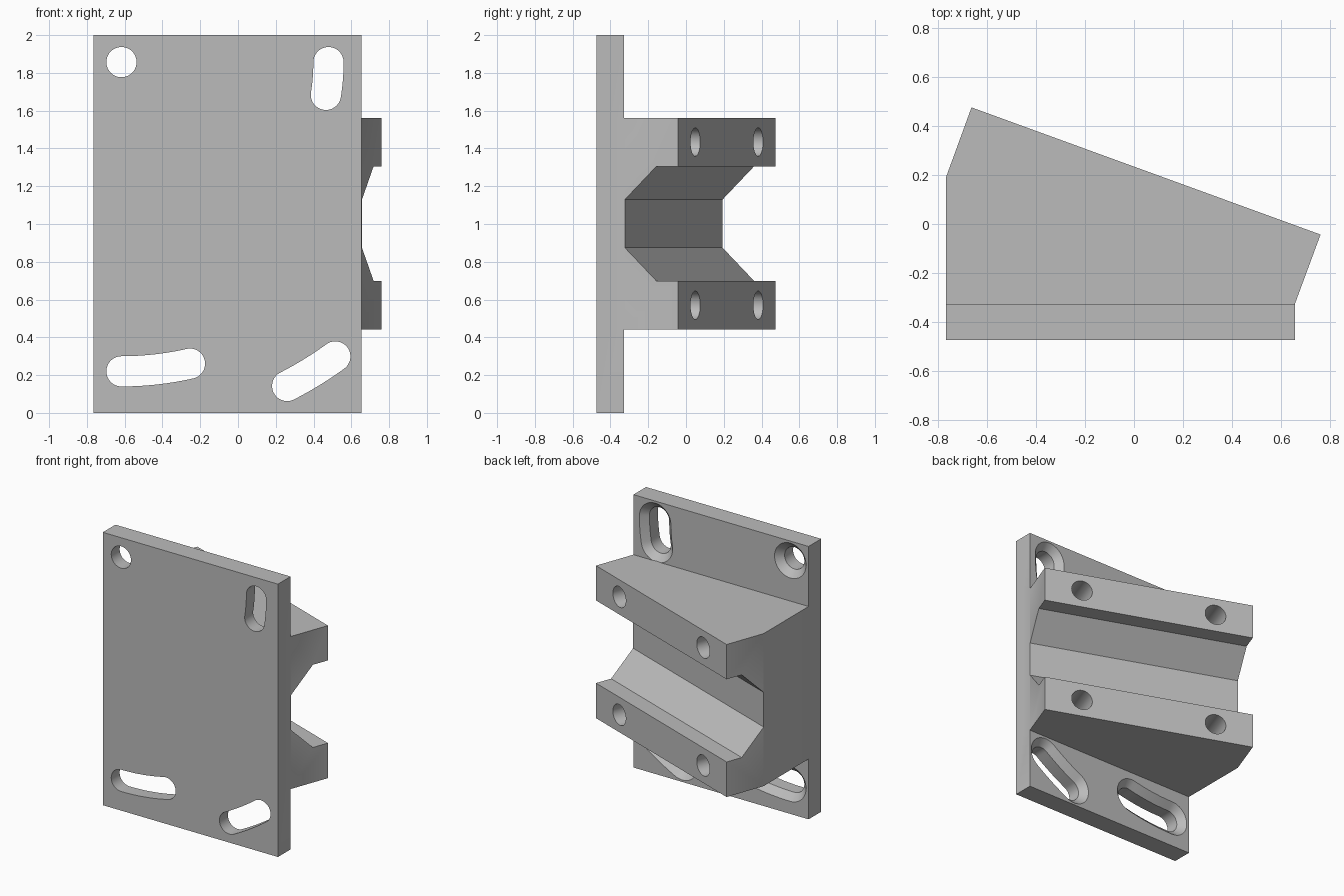
import bpy
import bmesh
from math import radians, sin, cos, pi
from mathutils import Matrix, Vector

if "Cube" in bpy.data.objects:
    bpy.data.objects.remove(bpy.data.objects["Cube"], do_unlink=True)

# Single plain grey
grey = bpy.data.materials.new("plain grey")
grey.use_nodes = True
GREY = (0.5, 0.5, 0.5, 1)
grey.diffuse_color = GREY
grey.node_tree.nodes["Principled BSDF"].inputs["Base Color"].default_value = GREY


def loft(name, loops, matrix=Matrix()):
    """Closed solid through matching rings of points."""
    bm = bmesh.new()
    rings = [[bm.verts.new(matrix @ Vector(p)) for p in loop] for loop in loops]
    for a, b in zip(rings, rings[1:]):
        for i in range(len(a)):
            j = (i + 1) % len(a)
            bm.faces.new((a[i], a[j], b[j], b[i]))
    bm.faces.new(rings[0])
    bm.faces.new(rings[-1])
    bmesh.ops.recalc_face_normals(bm, faces=bm.faces)
    mesh = bpy.data.meshes.new(name)
    bm.to_mesh(mesh)
    bm.free()
    mesh.materials.append(grey)
    obj = bpy.data.objects.new(name, mesh)
    bpy.context.collection.objects.link(obj)
    return obj


def combine(target, tool, operation):
    """Apply a boolean and discard the tool."""
    mod = target.modifiers.new("combine", "BOOLEAN")
    mod.operation, mod.solver, mod.object = operation, "EXACT", tool
    bpy.context.view_layer.objects.active = target
    bpy.ops.object.modifier_apply(modifier=mod.name)
    bpy.data.objects.remove(tool, do_unlink=True)


LEFT, RIGHT = -0.765, 0.655
FRONT, BACK = -0.473, -0.327
PIVOT_X, PIVOT_Z = -0.617, 1.857
HOLE_R, SINK_R = 0.08, 0.128


def slot_outline(radius, start, end, r, y):
    """Curved slot around the pivot hole; zero radius gives a circle."""
    a0, a1 = radians(start), radians(end)
    pts = []

    def polar(a, dist, cx=PIVOT_X, cz=PIVOT_Z):
        return (cx + dist * cos(a), y, cz + dist * sin(a))

    def side(a, b, dist):
        if radius:
            pts.extend(polar(a + (b - a) * i / 12, dist) for i in range(1, 12))

    def cap(a, turn):
        cx, _, cz = polar(a, radius)
        last = 24 if radius else 23
        pts.extend(polar(a + turn + pi * i / 24, r, cx, cz) for i in range(last + 1))

    side(a0, a1, radius + r)
    cap(a1, 0)
    side(a1, a0, radius - r)
    cap(a0, pi)
    return pts


# Mounting plate with countersunk pivot hole and adjustment slots
plate_outline = [(LEFT, 0), (RIGHT, 0), (RIGHT, 2), (LEFT, 2)]
plate = loft("angled_bracket", [[(x, y, z) for x, z in plate_outline]
                                for y in (FRONT, BACK)])
sink = SINK_R - HOLE_R
sections = [(FRONT - 0.1, HOLE_R), (BACK - sink, HOLE_R), (BACK + 0.02, SINK_R + 0.02)]
for slot in [(0, 0, 0), (1.096, -9.1, 0), (1.637, -90, -77.2), (1.926, -62.9, -54)]:
    cutter = loft("slot_cutter", [slot_outline(*slot, r, y) for y, r in sections])
    combine(plate, cutter, "DIFFERENCE")

# Wedge block behind the plate, overlapping it for a clean join
footprint = [(LEFT, -0.4), (RIGHT, -0.4), (RIGHT, BACK), (0.76, -0.043),
             (-0.662, 0.475), (LEFT, 0.193)]
block = loft("wedge_block", [[(x, y, z) for x, y in footprint] for z in (0.442, 1.56)])

# Frame on the slanted face: x along it, y outwards
slant = Matrix.Translation((0.049, 0.216, 1.002)) @ Matrix.Rotation(radians(-20), 4, "Z")

# Lengthwise groove with sloping shoulders
half = [(0.1, 0.303), (-0.122, 0.303), (-0.3, 0.127)]
groove = half + [(y, -z) for y, z in reversed(half)]
combine(block, loft("groove_cutter", [[(x, y, z) for y, z in groove] for x in (-1.2, 1.2)],
                    slant), "DIFFERENCE")

# Four bolt holes in the two rails
for x in (-0.486, 0.486):
    for z in (-0.432, 0.432):
        ring = [(x + 0.075 * cos(pi * i / 24), z + 0.075 * sin(pi * i / 24))
                for i in range(48)]
        combine(block, loft("bolt_cutter", [[(px, y, pz) for px, pz in ring]
                                            for y in (-0.3, 0.1)], slant), "DIFFERENCE")

combine(plate, block, "UNION")
bpy.ops.object.select_all(action="DESELECT")
plate.select_set(True)
bpy.context.view_layer.objects.active = plate
bpy.ops.object.shade_smooth_by_angle(angle=radians(25))
